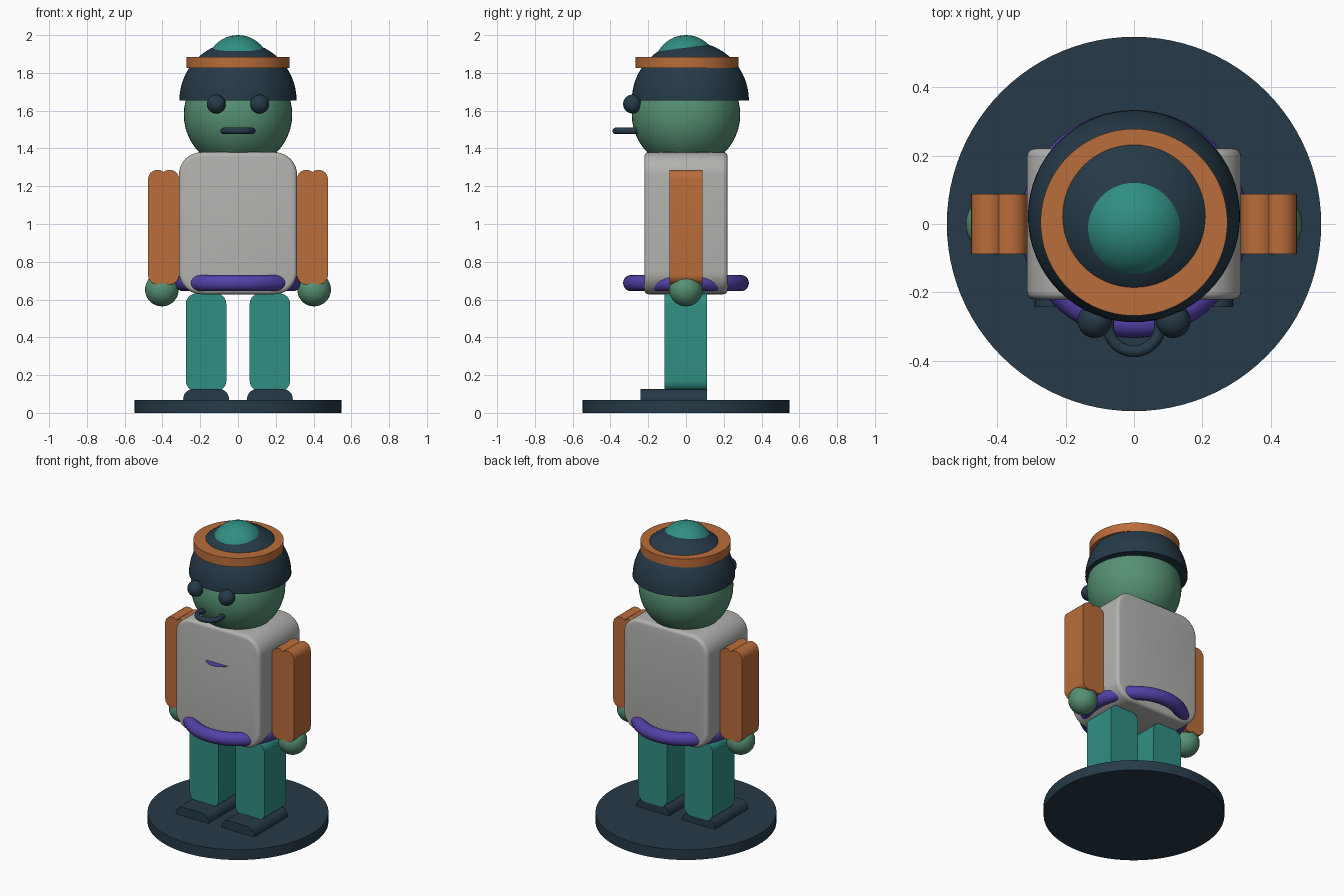
import bpy, bmesh
from math import sin, cos, pi, radians, sqrt, acos
from mathutils import Vector

cube = bpy.data.objects.get("Cube")
if cube:
    bpy.data.objects.remove(cube)


def material(name, rgb):
    lin = [((c / 255 + 0.055) / 1.055) ** 2.4 for c in rgb] + [1]
    m = bpy.data.materials.new(name)
    m.use_nodes = True
    m.diffuse_color = lin
    m.node_tree.nodes["Principled BSDF"].inputs["Base Color"].default_value = lin
    return m


navy = material("dark navy", (38, 58, 72))
teal = material("teal", (48, 143, 131))
green = material("soft green", (86, 145, 115))
grey = material("light grey", (178, 179, 175))
orange = material("burnt orange", (186, 109, 58))
purple = material("purple", (84, 64, 168))


def finish(obj, name, mat):
    obj.name = name
    obj.data.materials.append(mat)
    bpy.ops.object.select_all(action="DESELECT")
    obj.select_set(True)
    bpy.context.view_layer.objects.active = obj
    bpy.ops.object.shade_smooth_by_angle(angle=radians(35))
    return obj


def from_bmesh(bm, name, mat):
    bmesh.ops.recalc_face_normals(bm, faces=bm.faces[:])
    mesh = bpy.data.meshes.new(name)
    bm.to_mesh(mesh)
    bm.free()
    obj = bpy.data.objects.new(name, mesh)
    bpy.context.collection.objects.link(obj)
    return finish(obj, name, mat)


def ball(name, mat, r, loc):
    bpy.ops.mesh.primitive_uv_sphere_add(segments=48, ring_count=24, radius=r, location=loc)
    return finish(bpy.context.object, name, mat)


def disc(name, mat, r, z0, z1, y=0):
    bpy.ops.mesh.primitive_cylinder_add(vertices=96, radius=r, depth=z1 - z0,
                                        location=(0, y, (z0 + z1) / 2))
    return finish(bpy.context.object, name, mat)


def ring(name, mat, major, minor, loc):
    bpy.ops.mesh.primitive_torus_add(major_radius=major, minor_radius=minor, location=loc,
                                     major_segments=72, minor_segments=20)
    return finish(bpy.context.object, name, mat)


def block(name, mat, x, z0, z1, y0, y1, half, r, lobed=False, bevel=0):
    """Rounded front outline extruded along y; lobed ends dip in the middle."""
    sweep = pi / 2 + (pi / 2 - acos((half - r) / r) if lobed else 0)
    steps = 10
    # Outline of the upper right corner, from the side to the middle
    corner = [(half - r + r * cos(sweep * i / steps), r - r * sin(sweep * i / steps))
              for i in range(steps + 1)]
    pts = [(px, z1 - d) for px, d in corner]
    pts += [(-px, z1 - d) for px, d in reversed(corner)]
    pts += [(-px, z0 + d) for px, d in corner]
    pts += [(px, z0 + d) for px, d in reversed(corner)]
    bm = bmesh.new()
    face = bm.faces.new([bm.verts.new((x + px, y0, pz)) for px, pz in pts])
    ext = bmesh.ops.extrude_face_region(bm, geom=[face])
    bmesh.ops.translate(bm, vec=Vector((0, y1 - y0, 0)),
                        verts=[v for v in ext["geom"] if isinstance(v, bmesh.types.BMVert)])
    bmesh.ops.remove_doubles(bm, verts=bm.verts[:], dist=0.0001)
    if bevel:
        rims = [e for e in bm.edges if abs(e.verts[0].co.y - e.verts[1].co.y) < 0.001]
        bmesh.ops.bevel(bm, geom=rims, offset=bevel, segments=4, profile=0.5, affect="EDGES")
    return from_bmesh(bm, name, mat)


# Stand and body
disc("base", navy, 0.547, 0, 0.068)
block("torso", grey, 0, 0.628, 1.38, -0.22, 0.22, 0.313, 0.12, bevel=0.022)
ring("belt", purple, 0.29, 0.043, (0, 0, 0.687))

# Thin chest flap poking out of the torso front
bm = bmesh.new()
bmesh.ops.create_circle(bm, cap_ends=True, segments=48, radius=0.088)
bmesh.ops.translate(bm, vec=(0, -0.182, 1.143), verts=bm.verts[:])
from_bmesh(bm, "chest_flap", purple)

# Limbs and eyes on both sides
for side, s in (("right", -1), ("left", 1)):
    block(side + "_arm", orange, s * 0.394, 0.68, 1.287, -0.088, 0.088, 0.082, 0.05, lobed=True)
    ball(side + "_hand", green, 0.089, (s * 0.403, 0, 0.653))
    block(side + "_leg", teal, s * 0.169, 0.115, 0.632, -0.115, 0.112, 0.107, 0.055)
    block(side + "_shoe", navy, s * 0.169, 0.02, 0.126, -0.242, 0.11, 0.121, 0.052)
    ball(side + "_eye", navy, 0.05, (s * 0.115, -0.283, 1.635))

# Head and mouth
ball("head", green, 0.287, (0, 0, 1.58))
ring("mouth", navy, 0.076, 0.017, (0, -0.296, 1.493))

# Hat: closed dome, band and top knob
bm = bmesh.new()
bmesh.ops.create_uvsphere(bm, u_segments=64, v_segments=32, radius=0.31)
bmesh.ops.bisect_plane(bm, geom=bm.verts[:] + bm.edges[:] + bm.faces[:],
                       plane_co=(0, 0, 0), plane_no=(0, 0, 1), clear_inner=True)
bmesh.ops.holes_fill(bm, edges=[e for e in bm.edges if e.is_boundary], sides=0)
bmesh.ops.translate(bm, vec=(0, 0.023, 1.655), verts=bm.verts[:])
from_bmesh(bm, "hat_dome", navy)
disc("hat_band", orange, 0.273, 1.826, 1.884, y=0.005)
ball("hat_knob", teal, 0.168, (0, 0, 1.832))
